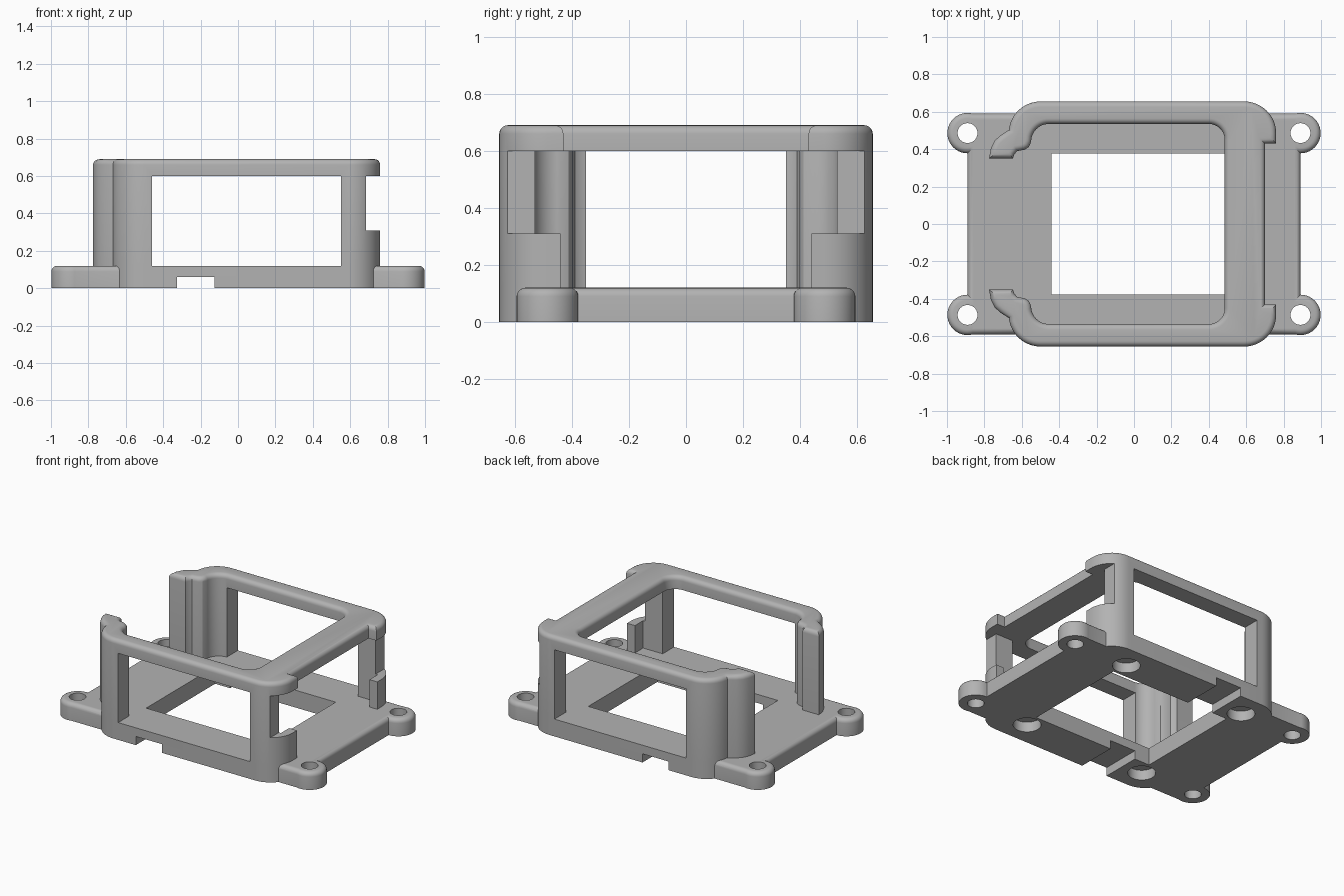
import bpy, bmesh, math
from mathutils import Vector

old = bpy.data.objects.get("Cube")
if old:
    bpy.data.objects.remove(old, do_unlink=True)

grey = bpy.data.materials.new("plain grey")
grey.use_nodes = True
tone = (0.45, 0.45, 0.45, 1)
grey.diffuse_color = tone
grey.node_tree.nodes["Principled BSDF"].inputs["Base Color"].default_value = tone


def arc(cx, cy, r, start, end, steps=12):
    angles = [math.radians(start + (end - start) * i / steps) for i in range(steps + 1)]
    return [(cx + r * math.cos(a), cy + r * math.sin(a)) for a in angles]


def inset(outline, d):
    # Move a counter-clockwise outline inwards with mitred corners
    pts = [Vector(p) for p in outline]
    out = []
    for i, p in enumerate(pts):
        a = (p - pts[i - 1]).normalized()
        b = (pts[(i + 1) % len(pts)] - p).normalized()
        na, nb = Vector((-a.y, a.x)), Vector((-b.y, b.x))
        out.append(p + (na + nb) * d / max(1 + na.dot(nb), 0.4))
    return out


def prism(name, outline, z0, z1, fillet=0, steps=5):
    # Extruded outline with an optional rounded upper rim
    levels = [(0, z0)]
    if fillet:
        for i in range(steps + 1):
            t = math.pi / 2 * i / steps
            levels.append((fillet * (1 - math.cos(t)), z1 - fillet * (1 - math.sin(t))))
    else:
        levels.append((0, z1))
    bm = bmesh.new()
    rings = [[bm.verts.new((p[0], p[1], z)) for p in inset(outline, d)] for d, z in levels]
    for low, high in zip(rings, rings[1:]):
        for i in range(len(low)):
            bm.faces.new((low[i - 1], low[i], high[i], high[i - 1]))
    bm.faces.new(rings[0][::-1])
    bm.faces.new(rings[-1])
    mesh = bpy.data.meshes.new(name)
    bm.to_mesh(mesh)
    bm.free()
    mesh.materials.append(grey)
    obj = bpy.data.objects.new(name, mesh)
    bpy.context.collection.objects.link(obj)
    return obj


def box(name, x0, x1, y0, y1, z0, z1, fillet=0):
    return prism(name, [(x0, y0), (x1, y0), (x1, y1), (x0, y1)], z0, z1, fillet)


def disc(name, x, y, r, z0, z1, fillet=0):
    return prism(name, arc(x, y, r, 0, 360, 40)[:-1], z0, z1, fillet)


def combine(target, tool, operation):
    mod = target.modifiers.new(tool.name, "BOOLEAN")
    mod.operation, mod.solver, mod.object = operation, "EXACT", tool
    bpy.context.view_layer.objects.active = target
    bpy.ops.object.modifier_apply(modifier=mod.name)
    bpy.data.objects.remove(tool, do_unlink=True)


FLOOR, TOP, RIM = 0.12, 0.69, 0.03
corners = [(sx, sy) for sx in (-1, 1) for sy in (-1, 1)]

# Base plate with four ears and the rounded body footprint
base = box("base_plate", -0.89, 0.89, -0.59, 0.59, 0, FLOOR, RIM)
for sx, sy in corners:
    combine(base, disc("ear", sx * 0.89, sy * 0.486, 0.108, 0, FLOOR, RIM), "UNION")
footprint = (arc(0.59, 0.485, 0.17, 0, 90) + arc(-0.5, 0.485, 0.17, 90, 180)
             + arc(-0.5, -0.485, 0.17, 180, 270) + arc(0.59, -0.485, 0.17, 270, 360))
combine(base, prism("footprint", footprint, 0, FLOOR), "UNION")

# Central opening, cable channel, ear holes and blind pockets
combine(base, box("opening", -0.44, 0.485, -0.378, 0.378, -0.1, 0.3), "DIFFERENCE")
combine(base, box("channel", -0.325, -0.125, -0.8, 0.8, -0.1, 0.06), "DIFFERENCE")
for sx, sy in corners:
    combine(base, disc("ear_hole", sx * 0.89, sy * 0.486, 0.053, -0.1, 0.3), "DIFFERENCE")
    combine(base, disc("pocket", sx * 0.47, sy * 0.485, 0.088, -0.1, 0.07), "DIFFERENCE")

# Open frame with hooked ends, drawn as one half and mirrored
hook = [(-0.716, 0.473), (-0.745, 0.445), (-0.765, 0.405), (-0.775, 0.35),
        (-0.647, 0.35), (-0.64, 0.372), (-0.625, 0.39), (-0.585, 0.397),
        (-0.562, 0.412)]
half = ([(0.7, 0.43), (0.76, 0.43)] + arc(0.59, 0.485, 0.17, 0, 90)
        + arc(-0.5, 0.485, 0.17, 90, 174) + hook
        + arc(-0.455, 0.44, 0.095, 180, 90) + arc(0.4, 0.45, 0.085, 90, 0))
outline = half + [(x, -y) for x, y in reversed(half)]
frame = prism("upper_frame", outline, FLOOR, TOP, RIM)

# Side windows, inner cavity, end opening and corner notches
combine(frame, box("side_window", -0.46, 0.55, -0.9, 0.9, 0, 0.6), "DIFFERENCE")
combine(frame, box("cavity", 0.4, 0.7, -0.53, 0.53, 0, 0.6), "DIFFERENCE")
combine(frame, box("end_opening", 0.4, 0.9, -0.44, 0.44, 0, 0.6), "DIFFERENCE")
combine(frame, box("corner_notch", 0.685, 0.9, -0.9, 0.9, 0.31, 0.6), "DIFFERENCE")

# Smooth curved surfaces, sharp edges kept
bpy.ops.object.select_all(action="DESELECT")
for obj in (base, frame):
    obj.select_set(True)
bpy.context.view_layer.objects.active = base
bpy.ops.object.shade_smooth_by_angle(angle=math.radians(30))
